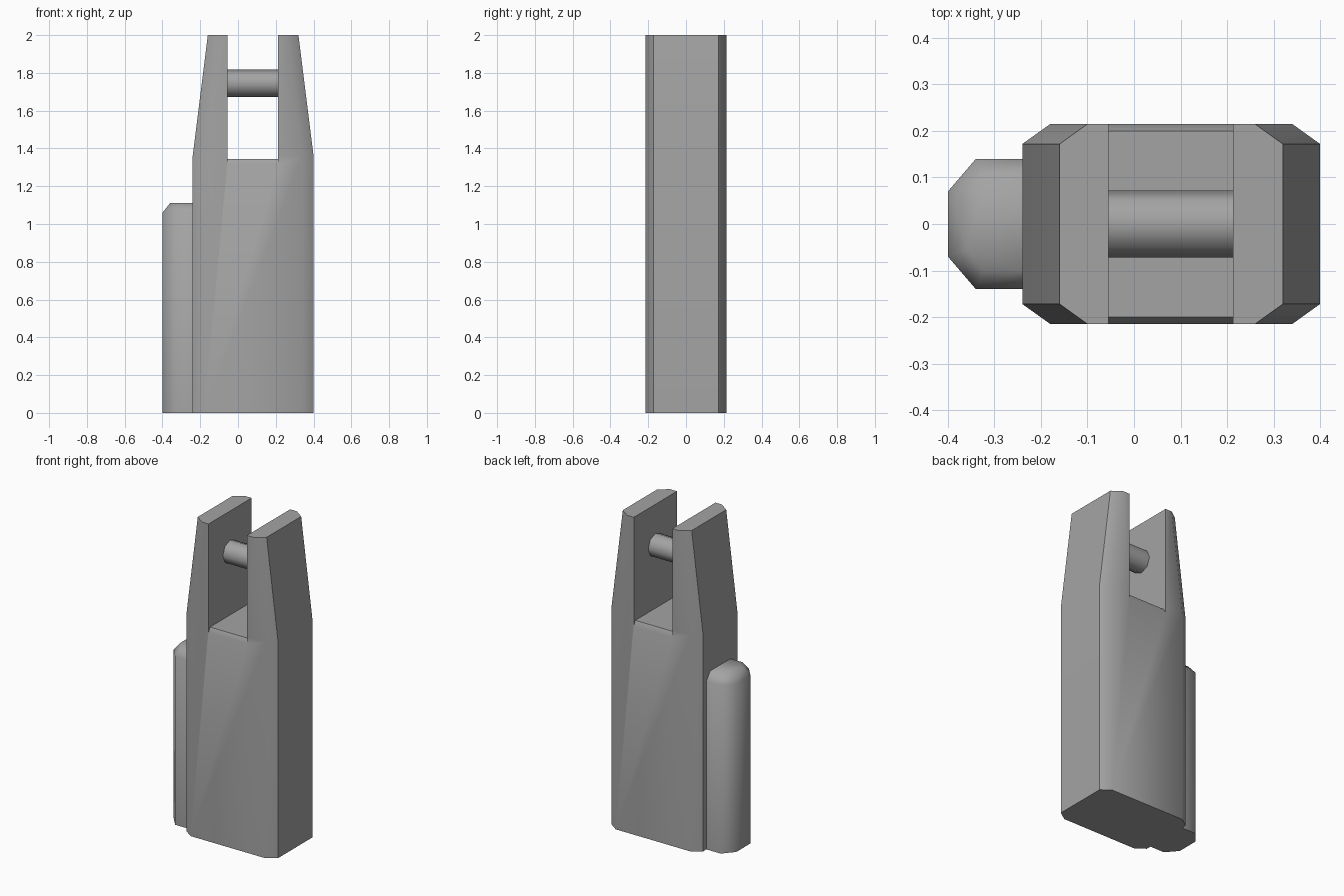
import bpy
import bmesh
import math

cube = bpy.data.objects.get("Cube")
if cube:
    bpy.data.objects.remove(cube, do_unlink=True)

grey = bpy.data.materials.new("mid grey")
grey.use_nodes = True
colour = (0.37, 0.37, 0.37, 1)
grey.diffuse_color = colour
grey.node_tree.nodes["Principled BSDF"].inputs["Base Color"].default_value = colour


def loft(name, rings):
    """Closed solid through rings that share one point count."""
    bm = bmesh.new()
    loops = [[bm.verts.new(p) for p in ring] for ring in rings]
    n = len(loops[0])
    for low, high in zip(loops, loops[1:]):
        for i in range(n):
            j = (i + 1) % n
            bm.faces.new((low[i], low[j], high[j], high[i]))
    bm.faces.new(loops[0][::-1])
    bm.faces.new(loops[-1])
    bmesh.ops.recalc_face_normals(bm, faces=bm.faces[:])
    mesh = bpy.data.meshes.new(name)
    bm.to_mesh(mesh)
    bm.free()
    mesh.materials.append(grey)
    obj = bpy.data.objects.new(name, mesh)
    bpy.context.collection.objects.link(obj)
    return obj


def activate(obj):
    bpy.ops.object.select_all(action='DESELECT')
    obj.select_set(True)
    bpy.context.view_layer.objects.active = obj


def smooth(obj):
    activate(obj)
    bpy.ops.object.shade_smooth_by_angle(angle=math.radians(52))


# Tapered body with chamfered corners
def body_ring(half_x, z):
    cx, hy, inset_x, inset_y = 0.08, 0.215, 0.06, 0.043
    quarter = [(half_x, hy - inset_y), (half_x - inset_x, hy)]
    half = quarter + [(-x, y) for x, y in reversed(quarter)]
    return [(cx + x, y, z) for x, y in half + [(-x, -y) for x, y in half]]


body = loft("body", [body_ring(0.32, 0), body_ring(0.32, 1.36), body_ring(0.24, 2)])

# Open slot between the two prongs, its floor eased at front and back
slot_left, slot_right = 0.213, -0.055
floor = [(0.2, 1.345), (0.22, 1.305), (0.4, 1.305), (0.4, 2.2)]
profile = floor + [(-y, z) for y, z in reversed(floor)]
cutter = loft("slot_cutter", [[(x, y, z) for y, z in profile]
                              for x in (slot_right, slot_left)])
cutter.hide_render = True
cut = body.modifiers.new("slot", 'BOOLEAN')
cut.operation = 'DIFFERENCE'
cut.solver = 'EXACT'
cut.object = cutter
activate(body)
bpy.ops.object.modifier_apply(modifier=cut.name)
bpy.data.objects.remove(cutter, do_unlink=True)
smooth(body)

# Cross pin bridging the slot
sides, radius = 8, 0.072
pin = loft("cross_pin", [[(x, radius * math.cos(math.tau * i / sides),
                           1.745 + radius * math.sin(math.tau * i / sides))
                          for i in range(sides)]
                         for x in (slot_right, slot_left)])
smooth(pin)


# Side housing with chamfered corners and a chamfered top
def housing_ring(x_out, x_corner, y_out, y_corner, z):
    half = [(-0.24, y_corner), (x_corner, y_corner), (x_out, y_out)]
    return [(x, y, z) for x, y in half + [(x, -y) for x, y in reversed(half)]]


housing = loft("side_housing", [
    housing_ring(-0.4, -0.34, 0.07, 0.14, 0),
    housing_ring(-0.4, -0.34, 0.07, 0.14, 1.06),
    housing_ring(-0.36, -0.322, 0.054, 0.1, 1.11),
])
smooth(housing)
